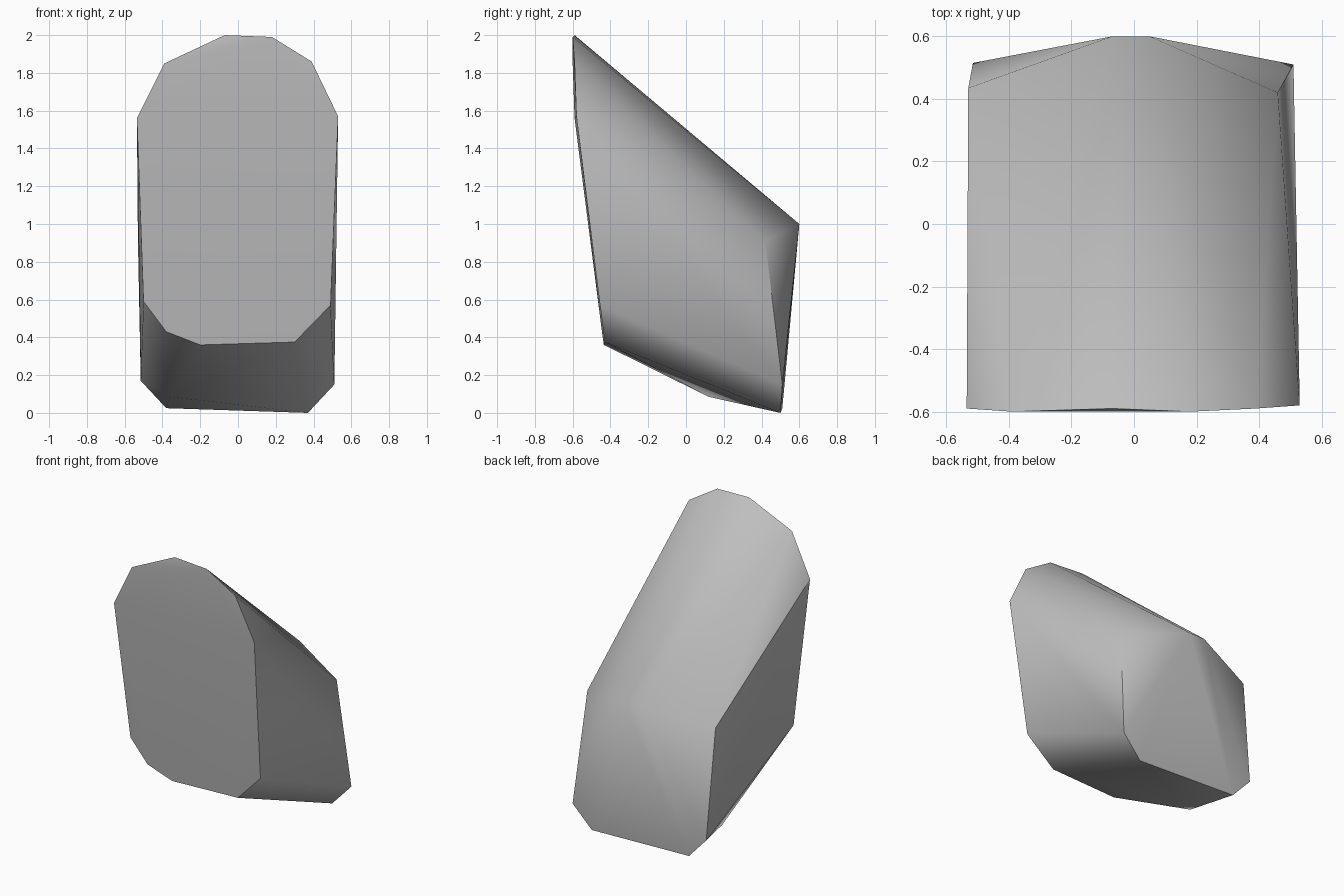
import bpy
import bmesh
import math

if "Cube" in bpy.data.objects:
    bpy.data.objects.remove(bpy.data.objects["Cube"], do_unlink=True)

# Single stone-grey material
stone = bpy.data.materials.new("stone_grey")
stone.use_nodes = True
grey = (0.52, 0.52, 0.52, 1)
stone.diffuse_color = grey
stone.node_tree.nodes["Principled BSDF"].inputs["Base Color"].default_value = grey

# Outline of the leaning front face
front_rim = [
    (-0.07, -0.59, 2.0), (0.18, -0.6, 1.99), (0.39, -0.59, 1.86),
    (0.53, -0.58, 1.57), (0.49, -0.455, 0.57), (0.3, -0.43, 0.375),
    (-0.2, -0.435, 0.36), (-0.38, -0.445, 0.43), (-0.5, -0.46, 0.59),
    (-0.535, -0.59, 1.56), (-0.39, -0.6, 1.85),
]
# Outline of the shorter back face, and the low point of the underside
back_rim = [
    (-0.07, 0.6, 1.0), (0.05, 0.6, 1.0), (0.46, 0.42, 0.91),
    (0.51, 0.51, 0.15), (0.37, 0.5, 0.0), (-0.38, 0.51, 0.025),
    (-0.515, 0.515, 0.17), (-0.53, 0.435, 0.92),
]
underside = [(-0.36, 0.12, 0.085)]

# Faceted stone: convex skin over both outlines
bm = bmesh.new()
for point in front_rim + back_rim + underside:
    bm.verts.new(point)
bmesh.ops.convex_hull(bm, input=bm.verts)
bmesh.ops.dissolve_limit(bm, angle_limit=math.radians(1),
                         verts=bm.verts, edges=bm.edges)
bmesh.ops.recalc_face_normals(bm, faces=bm.faces)
mesh = bpy.data.meshes.new("boulder")
bm.to_mesh(mesh)
bm.free()
mesh.materials.append(stone)
boulder = bpy.data.objects.new("boulder", mesh)
bpy.context.collection.objects.link(boulder)

# Soft facets, with crisp edges around the faces
bpy.ops.object.select_all(action="DESELECT")
boulder.select_set(True)
bpy.context.view_layer.objects.active = boulder
bpy.ops.object.shade_smooth_by_angle(angle=math.radians(50))

# Crisp shoulder along the upper right side
for edge in mesh.edges:
    ends = [mesh.vertices[i].co for i in edge.vertices]
    if all(co.x < -0.52 and co.z > 0.8 for co in ends):
        edge.use_edge_sharp = True
